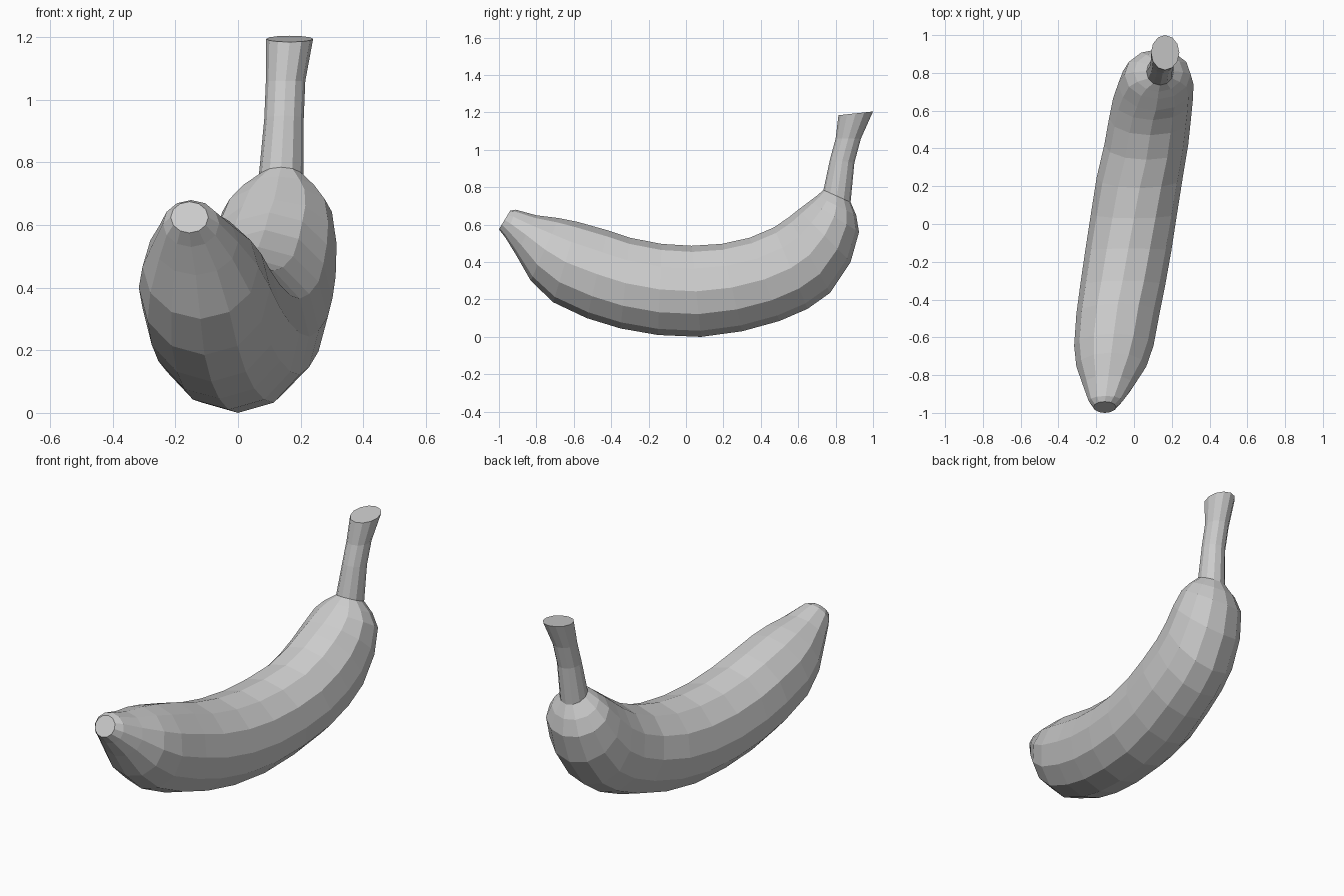
import bpy
import bmesh
import math
from mathutils import Vector

SIDES = 12

# Remove the default cube
default_cube = bpy.data.objects.get("Cube")
if default_cube:
    bpy.data.objects.remove(default_cube, do_unlink=True)


def make_material(name, colour):
    material = bpy.data.materials.new(name)
    material.use_nodes = True
    material.diffuse_color = colour
    shader = material.node_tree.nodes["Principled BSDF"]
    shader.inputs["Base Color"].default_value = colour
    return material


def section_ring(bm, inner, outer, centre_x, half_width):
    """Add one elliptical cross-section spanning the inner and outer curves."""
    top = Vector((centre_x, *inner))
    bottom = Vector((centre_x, *outer))
    centre = (top + bottom) / 2
    up = (top - bottom) / 2
    side = Vector((half_width, 0, 0))
    ring = []
    for i in range(SIDES):
        angle = math.tau * i / SIDES
        ring.append(bm.verts.new(centre + up * math.cos(angle) + side * math.sin(angle)))
    return ring


def loft(name, sections, material):
    """Skin a row of cross-sections and close both ends."""
    bm = bmesh.new()
    rings = [section_ring(bm, *section) for section in sections]
    for first, second in zip(rings, rings[1:]):
        for i in range(SIDES):
            j = (i + 1) % SIDES
            bm.faces.new((first[i], first[j], second[j], second[i]))
    bm.faces.new(rings[0])
    bm.faces.new(rings[-1])
    bmesh.ops.recalc_face_normals(bm, faces=bm.faces)
    mesh = bpy.data.meshes.new(name)
    bm.to_mesh(mesh)
    bm.free()
    mesh.materials.append(material)
    result = bpy.data.objects.new(name, mesh)
    bpy.context.collection.objects.link(result)
    return result


# Each section: inner curve (y, z), outer curve (y, z), centre x, half width
blossom_tip = [
    ((-.94, .675), (-1, .575), -.155, .06),
    ((-.91, .68), (-.965, .53), -.15, .09),
    ((-.8, .65), (-.91, .44), -.135, .135),
]
body = [
    ((-.68, .635), (-.83, .3), -.12, .185),
    ((-.58, .615), (-.71, .185), -.107, .21),
    ((-.42, .57), (-.53, .1), -.085, .22),
    ((-.3, .53), (-.35, .045), -.06, .225),
    ((-.13, .497), (-.15, .01), -.03, .228),
    ((.03, .487), (.08, 0), 0, .228),
    ((.19, .497), (.3, .03), .03, .228),
    ((.34, .53), (.5, .085), .065, .222),
    ((.47, .585), (.65, .15), .085, .217),
    ((.55, .64), (.77, .235), .1, .212),
    ((.6, .68), (.88, .4), .115, .2),
    ((.66, .725), (.925, .56), .125, .175),
]
stem = [
    ((.7, .755), (.91, .65), .13, .13),
    ((.735, .785), (.88, .72), .138, .072),
    ((.77, .95), (.9, .93), .147, .063),
    ((.8, 1.06), (.935, 1.06), .152, .063),
    ((.815, 1.185), (1, 1.205), .165, .075),
]

# Whole fruit as one continuous faceted skin
peel_material = make_material("pale grey", (.6, .6, .6, 1))
loft("banana", blossom_tip + body + stem, peel_material)
